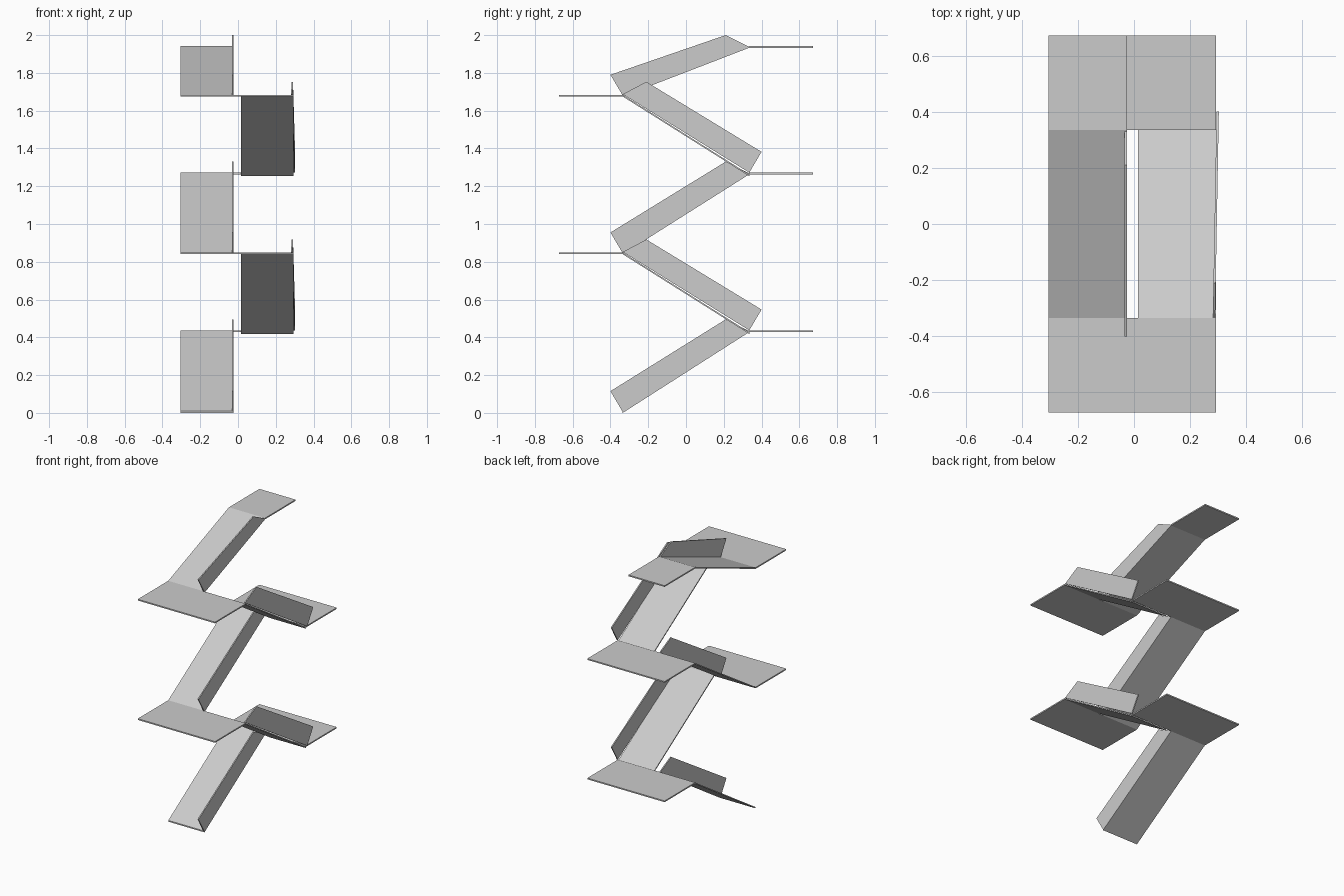
import bpy
import bmesh

cube = bpy.data.objects.get("Cube")
if cube:
    bpy.data.objects.remove(cube, do_unlink=True)

grey = bpy.data.materials.new("plain grey")
grey.use_nodes = True
colour = (0.6, 0.6, 0.6, 1)
grey.diffuse_color = colour
grey.node_tree.nodes["Principled BSDF"].inputs["Base Color"].default_value = colour

T = 0.009          # plate thickness
EDGE = 0.335       # where flights meet landings
END = 0.672        # outer end of landings
X_MIN, X_MAX = -0.305, 0.293


def plate(name, profile, x0, x1, skew=0.0):
    """Extrude a (y, z) outline from x0 to x1; skew turns it slightly about z."""
    bm = bmesh.new()
    rings = [[bm.verts.new((x + skew * y, y, z)) for y, z in profile] for x in (x0, x1)]
    bm.faces.new(rings[0])
    bm.faces.new(rings[1])
    n = len(profile)
    for i in range(n):
        j = (i + 1) % n
        bm.faces.new((rings[0][i], rings[0][j], rings[1][j], rings[1][i]))
    bmesh.ops.recalc_face_normals(bm, faces=bm.faces)
    mesh = bpy.data.meshes.new(name)
    bm.to_mesh(mesh)
    bm.free()
    mesh.materials.append(grey)
    obj = bpy.data.objects.new(name, mesh)
    bpy.context.collection.objects.link(obj)


def flight(name, z0, z1, x0, x1, side):
    """Sloping ramp; side = 1 climbs to the back, -1 climbs to the front."""
    a, b = -EDGE * side, EDGE * side
    plate(name, [(a, z0 - T), (b, z1 - T), (b, z1), (a, z0)], x0, x1)


def rail(name, z0, z1, tip, x0, x1, side, skew=0.0):
    """Upright side panel with a bevelled upper end."""
    outline = [(-EDGE, z0), (EDGE, z1), (0.21, z1 + tip), (-0.4, z0 + 0.11)]
    plate(name, [(y * side, z) for y, z in outline], x0, x1, skew)


# Heights of the ground and each landing
levels = [0.009, 0.437, 0.849, 1.272, 1.684, 1.942]

for i, (low, high) in enumerate(zip(levels, levels[1:])):
    last = i == len(levels) - 2
    if i % 2 == 0:
        # Flights climbing to the back, with the panel on the inner edge
        flight(f"rear_flight_{i}", low, high, X_MIN, -0.025, 1)
        rail(f"inner_rail_{i}", low - 0.004, high - 0.004, 0.062, -0.033, -0.025, 1)
        y0, y1 = EDGE, END
    else:
        # Flights climbing to the front, with the panel on the outer edge
        flight(f"front_flight_{i}", low - 0.01, high, 0.015, X_MAX, -1)
        rail(f"outer_rail_{i}", low, high + 0.003, 0.066, 0.287, 0.295, -1, 0.018)
        y0, y1 = -END, -EDGE
    # Landing at the head of the flight; the top one is only one flight wide
    plate(f"landing_{i}", [(y0, high - T), (y1, high - T), (y1, high), (y0, high)],
          X_MIN, -0.025 if last else X_MAX)
